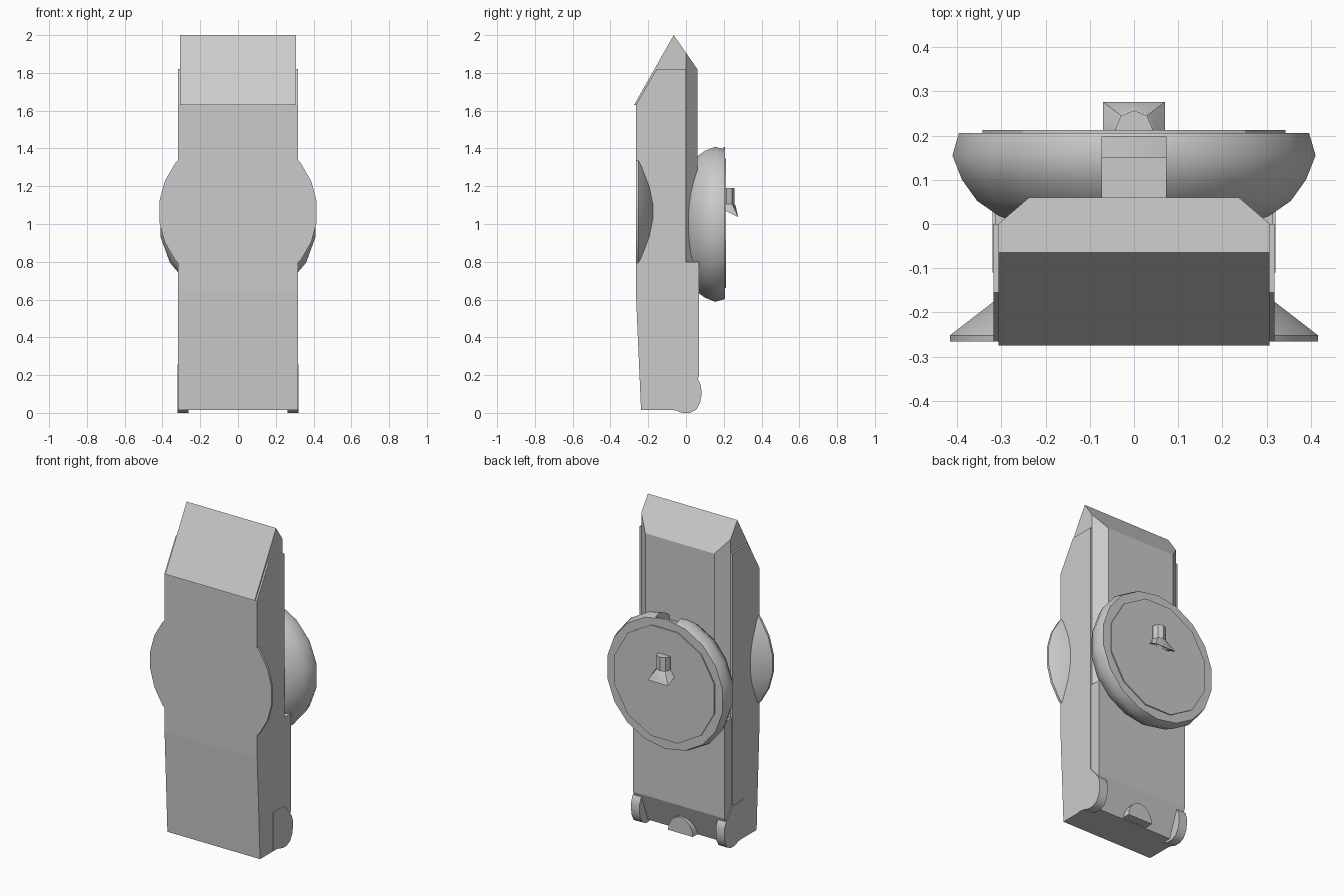
import bpy, bmesh, math
from mathutils import Vector

if "Cube" in bpy.data.objects:
    bpy.data.objects.remove(bpy.data.objects["Cube"])


def finish(name, bm, smooth=None):
    bmesh.ops.recalc_face_normals(bm, faces=bm.faces)
    me = bpy.data.meshes.new(name)
    bm.to_mesh(me)
    bm.free()
    ob = bpy.data.objects.new(name, me)
    bpy.context.collection.objects.link(ob)
    if smooth:
        bpy.ops.object.select_all(action='DESELECT')
        ob.select_set(True)
        bpy.context.view_layer.objects.active = ob
        bpy.ops.object.shade_smooth_by_angle(angle=math.radians(smooth))
    return ob


def loft(bm, rings, caps=True):
    loops = [[bm.verts.new(p) for p in ring] for ring in rings]
    n = len(loops[0])
    for a, b in zip(loops, loops[1:]):
        for i in range(n):
            j = (i + 1) % n
            bm.faces.new((a[i], a[j], b[j], b[i]))
    if caps:
        return bm.faces.new(loops[0]), bm.faces.new(loops[-1])


def prism(name, pts, axis, lo, hi, smooth=None):
    def place(p, d):
        c = list(p)
        c.insert('xyz'.index(axis), d)
        return c
    bm = bmesh.new()
    loft(bm, [[place(p, d) for p in pts] for d in (lo, hi)])
    return finish(name, bm, smooth)


def turned(name, profile, z, sides, smooth, turn=0.0):
    # rings of (radius, y) about an axis along y
    bm = bmesh.new()
    rings = []
    for r, y in profile:
        angs = [2 * math.pi * (i + turn) / sides for i in range(sides)]
        rings.append([(r * math.cos(a), y, z + r * math.sin(a)) for a in angs])
    loft(bm, rings)
    return finish(name, bm, smooth)


# main case with tapered lower front
prism('case', [(-0.238, 0.015), (-0.266, 0.65), (-0.266, 1.63), (-0.155, 1.82),
               (0, 1.82), (0, 0.015)], 'x', -0.318, 0.318)

# inner core with chamfered back corners, cut to a ridged roof
plan = [(-0.307, -0.25), (0.307, -0.25), (0.307, 0), (0.237, 0.06), (-0.237, 0.06), (-0.307, 0)]
core = prism('inner_core', plan, 'z', 0.5, 2.2)
bm = bmesh.new()
bm.from_mesh(core.data)
bmesh.ops.bisect_plane(bm, geom=bm.verts[:] + bm.edges[:] + bm.faces[:], plane_co=(0, 0.06, 1.82),
                       plane_no=Vector((0, 0.18, 0.125)), clear_outer=True)
bmesh.ops.holes_fill(bm, edges=[e for e in bm.edges if e.is_boundary])
bmesh.ops.recalc_face_normals(bm, faces=bm.faces)
bm.to_mesh(core.data)
bm.free()
for v in core.data.vertices:
    if v.co.y < -0.2:
        v.co.y = -0.065
        if v.co.z > 1.9:
            v.co.z = 2.0

# front roof wedge, slightly proud of the case
prism('front_roof', [(-0.275, 1.63), (-0.065, 2.0), (-0.065, 1.63)], 'x', -0.307, 0.307)

# round side bulges, flush with the front
turned('side_bulges', [(0.42, -0.266), (0.42, -0.252), (0.30, -0.16)], 1.065, 24, 40, 0.5)

# lower back panel with undercut bottom
prism('lower_back_panel', [(-0.02, 0.8), (0.07, 0.8), (0.07, 0.2), (0.0, 0.016), (-0.02, 0.016)],
      'x', -0.314, 0.314)

# rounded feet on both sides
foot = [(-0.11, 0.02), (-0.055, 0.013), (-0.02, 0.0), (0.02, 0.0), (0.055, 0.018), (0.075, 0.055),
        (0.082, 0.095), (0.08, 0.14), (0.069, 0.17), (0, 0.255), (-0.11, 0.255)]
for side, s in (('left', -1), ('right', 1)):
    prism('foot_' + side, foot, 'x', s * 0.262, s * 0.32, 35)

# half-round lug between the feet
lug = [(0.085 * math.cos(math.pi * i / 10), 0.02 + 0.1 * math.sin(math.pi * i / 10)) for i in range(11)]
prism('bottom_lug', lug, 'y', -0.05, 0.055, 35)

# round dial on the back, bulging towards the case
dial = turned('dial', [(0.26, 0.0), (0.31, 0.018), (0.36, 0.052), (0.395, 0.10), (0.417, 0.155),
                       (0.402, 0.206)], 1.005, 18, 40, 0.5)
turned('dial_plate', [(0.355, 0.15), (0.355, 0.213)], 1.005, 12, 30, 0.5)

# notch in the top of the dial
cutter = prism('notch_cutter', [(-0.072, 1.33), (0.072, 1.33), (0.072, 1.5), (-0.072, 1.5)],
               'y', -0.05, 0.198)
cutter.hide_render = True
cutter.hide_viewport = True
cut = dial.modifiers.new('notch', 'BOOLEAN')
cut.operation = 'DIFFERENCE'
cut.solver = 'EXACT'
cut.object = cutter

# knob: round stem flaring into a hollow square skirt
bm = bmesh.new()
octo = [(1, 0), (1, 1), (0, 1), (-1, 1), (-1, 0), (-1, -1), (0, -1), (1, -1)]


def stem(r, z):
    return [(r * x / math.hypot(x, y), 0.215 + r * y / math.hypot(x, y), z) for x, y in octo]


skirt = [(0.07 * x, 0.24 + 0.036 * y, 1.055 - 0.018 * y) for x, y in octo]
hollow = [(0.05 * x, 0.24 + 0.026 * y, 1.055 - 0.013 * y) for x, y in octo]
loft(bm, [stem(0.042, 1.19), stem(0.042, 1.105), stem(0.047, 1.10), skirt, hollow, stem(0.025, 1.10)])
finish('knob', bm, 30)
